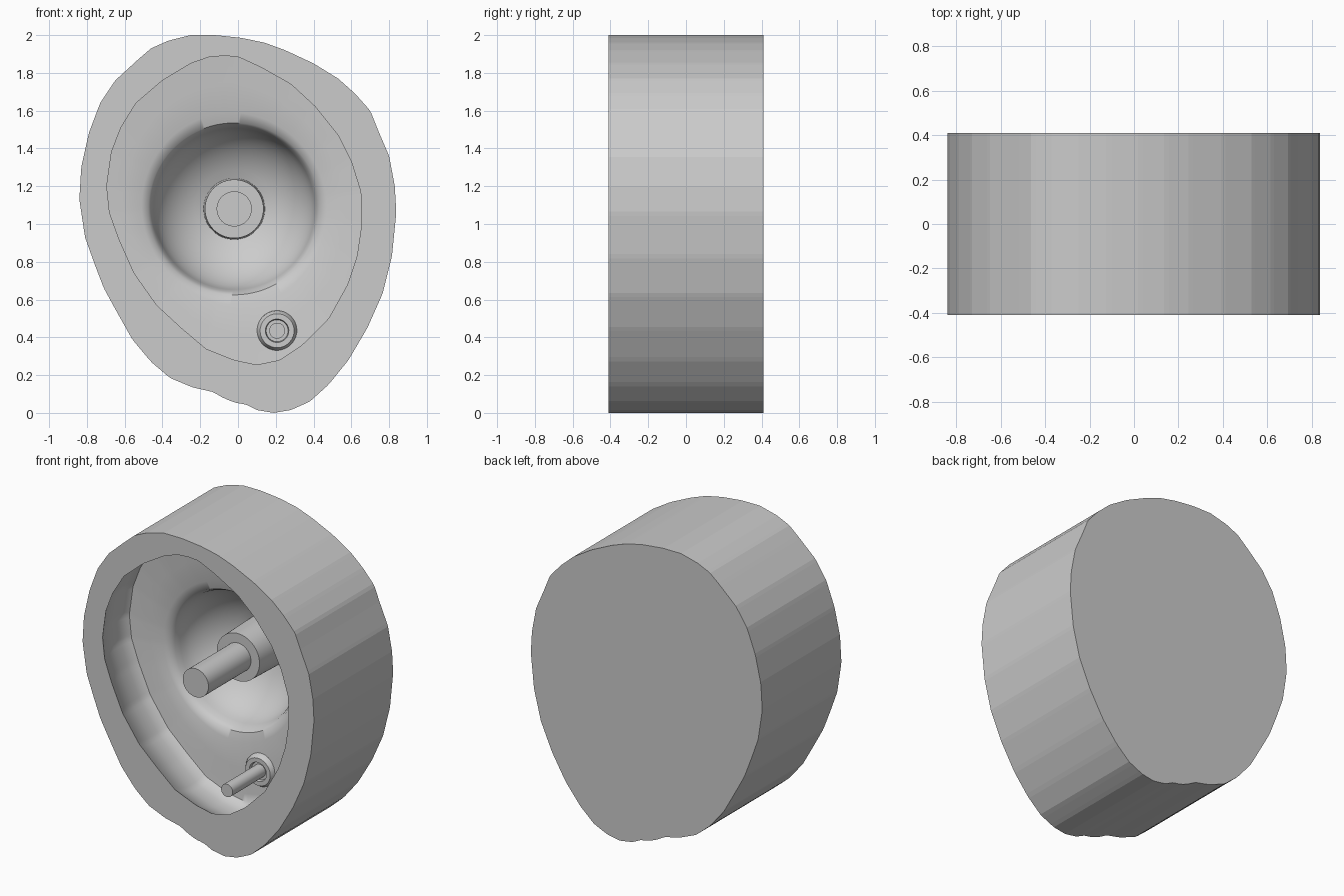
import bpy, bmesh, math
from mathutils import Vector
from mathutils.geometry import intersect_line_line_2d

if "Cube" in bpy.data.objects:
    bpy.data.objects.remove(bpy.data.objects["Cube"])

CX, CZ = -0.02, 1.08          # axis of the main post
FRONT, BACK = -0.41, 0.41
N = 240

# Outlines (x, z), clockwise from the top
OUTER = [(-.25, 2), (-.12, 2), (.02, 1.985), (.14, 1.96), (.25, 1.92), (.40, 1.85), (.53, 1.77),
         (.62, 1.69), (.70, 1.60), (.74, 1.50), (.80, 1.36), (.83, 1.2), (.838, 1.06), (.815, .83),
         (.765, .63), (.685, .45), (.585, .28), (.48, .15), (.38, .06), (.28, .015), (.19, 0),
         (.10, .015), (.04, .045), (-.02, .055), (-.08, .08), (-.13, .11), (-.24, .135),
         (-.36, .185), (-.46, .27), (-.56, .39), (-.65, .55), (-.71, .66), (-.76, .79),
         (-.81, .93), (-.84, 1.13), (-.83, 1.3), (-.79, 1.48), (-.73, 1.64), (-.65, 1.76),
         (-.53, 1.87), (-.46, 1.93), (-.37, 1.97)]
INNER = [(-.07, 1.89), (0, 1.885), (.12, 1.83), (.28, 1.74), (.41, 1.62), (.53, 1.47), (.60, 1.33),
         (.65, 1.17), (.655, 1.0), (.63, .83), (.58, .68), (.48, .50), (.34, .36), (.22, .28),
         (.10, .255), (-.02, .28), (-.17, .34), (-.30, .45), (-.43, .57), (-.55, .74),
         (-.63, .92), (-.68, 1.06), (-.695, 1.2), (-.67, 1.38), (-.62, 1.51), (-.54, 1.64),
         (-.40, 1.76), (-.25, 1.85), (-.15, 1.885)]


def radii(outline):
    """Distance from the axis to the outline along N evenly spaced rays."""
    centre = Vector((CX, CZ))
    pts = [Vector(p) for p in outline]
    result = []
    for i in range(N):
        a = math.tau * (i + 0.37) / N
        far = centre + 3 * Vector((math.cos(a), math.sin(a)))
        hits = [intersect_line_line_2d(centre, far, p, q) for p, q in zip(pts, pts[1:] + pts[:1])]
        result.append(max((h - centre).length for h in hits if h))
    return result


def loft(name, rings, cx, cz):
    """Skin a list of (y, radii) rings about an axis along y and cap both ends."""
    bm = bmesh.new()
    loops = []
    for y, rad in rings:
        n = len(rad)
        angles = [math.tau * (i + 0.37) / n for i in range(n)]
        loops.append([bm.verts.new((cx + r * math.cos(a), y, cz + r * math.sin(a)))
                      for r, a in zip(rad, angles)])
    for a, b in zip(loops, loops[1:]):
        for i in range(len(a)):
            j = (i + 1) % len(a)
            bm.faces.new((a[i], a[j], b[j], b[i]))
    bm.faces.new(loops[0])
    bm.faces.new(loops[-1])
    bmesh.ops.recalc_face_normals(bm, faces=bm.faces)
    mesh = bpy.data.meshes.new(name)
    bm.to_mesh(mesh)
    bm.free()
    obj = bpy.data.objects.new(name, mesh)
    bpy.context.collection.objects.link(obj)
    bpy.ops.object.select_all(action='DESELECT')
    obj.select_set(True)
    bpy.context.view_layer.objects.active = obj
    bpy.ops.object.shade_smooth_by_angle(angle=math.radians(45))
    return obj


outer, inner = radii(OUTER), radii(INNER)

# Mould block: back, side wall and front rim
rings = [(BACK, outer), (FRONT, outer), (FRONT, inner)]
# Undercut cavity wall, rounding into the nearly flat floor
for y, s in [(-.36, 1.04), (-.30, 1.075), (-.23, 1.1), (-.15, 1.1), (-.10, 1.085), (-.075, 1.06)]:
    rings.append((y, [r * s for r in inner]))
for y, t in [(-.07, 1.0), (-.06, .6), (-.045, .15)]:
    rings.append((y, [.46 + (r - .46) * t for r in inner]))
# Round bowl with a softened lip, sunk in the floor
for y, r in [(-.03, .455), (0, .438), (.04, .427)]:
    rings.append((y, [r] * N))
for k in range(2, 11):
    t = math.radians(68) * k / 10
    rings.append((-.01 + .34 * math.sin(t), [.433 * math.cos(t)] * N))
# Collar and post at the bowl centre
for y, r in [(.03, .155), (.03, .093), (FRONT, .093)]:
    rings.append((y, [r] * N))
mould = loft("mould_block", rings, CX, CZ)
for f in mould.data.polygons[:N]:
    f.use_smooth = False      # faceted outer wall

# Small stepped pin on a low boss near the bottom of the cavity
profile = [(0, .115), (-.065, .105), (-.09, .09), (-.09, .062), (-.07, .058),
           (-.07, .042), (FRONT, .042)]
loft("small_pin", [(y, [r] * 32) for y, r in profile], .207, .435)
